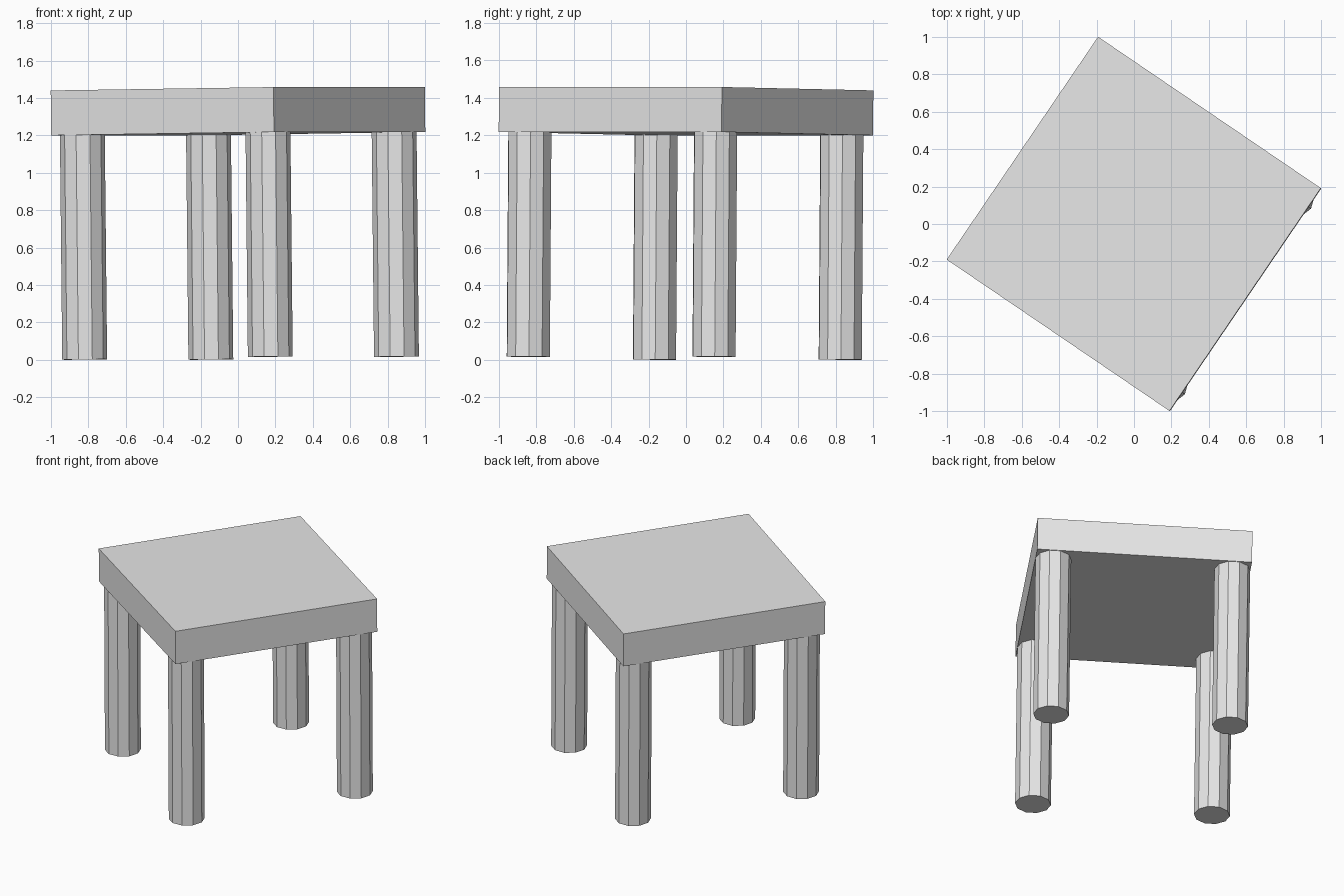
import bpy
from math import radians
from mathutils import Matrix

cube = bpy.data.objects.get("Cube")
if cube:
    bpy.data.objects.remove(cube, do_unlink=True)

HALF, THICK = 0.72, 0.24           # square top
LEG_R, LEG_LEN, LEG_POS = 0.12, 1.2, 0.6

grey = bpy.data.materials.new("light_grey")
grey.use_nodes = True
grey.diffuse_color = (0.8, 0.8, 0.8, 1)
grey.node_tree.nodes["Principled BSDF"].inputs["Base Color"].default_value = (0.8, 0.8, 0.8, 1)

# The whole table is turned about z and leans very slightly
pose = (Matrix.Translation((0, 0, 1.329))
        @ Matrix.Rotation(radians(-34.2), 4, "Z")
        @ Matrix.Rotation(radians(-0.72), 4, "Y"))


def finish(name, local):
    """Name, colour and pose the newly added primitive."""
    obj = bpy.context.object
    obj.name = name
    obj.data.materials.append(grey)
    obj.data.transform(local)
    obj.matrix_world = pose


# Table top
bpy.ops.mesh.primitive_cube_add(size=1)
finish("table_top", Matrix.Diagonal((2 * HALF, 2 * HALF, THICK, 1)))

# Four ten-sided legs, flush with the corners of the top
for side, sx in (("right", -1), ("left", 1)):
    for end, sy in (("front", -1), ("back", 1)):
        bpy.ops.mesh.primitive_cylinder_add(vertices=10, radius=LEG_R, depth=LEG_LEN)
        place = Matrix.Translation((sx * LEG_POS, sy * LEG_POS, -(THICK + LEG_LEN) / 2))
        finish(f"{end}_{side}_leg", place @ Matrix.Rotation(radians(90), 4, "Z"))
